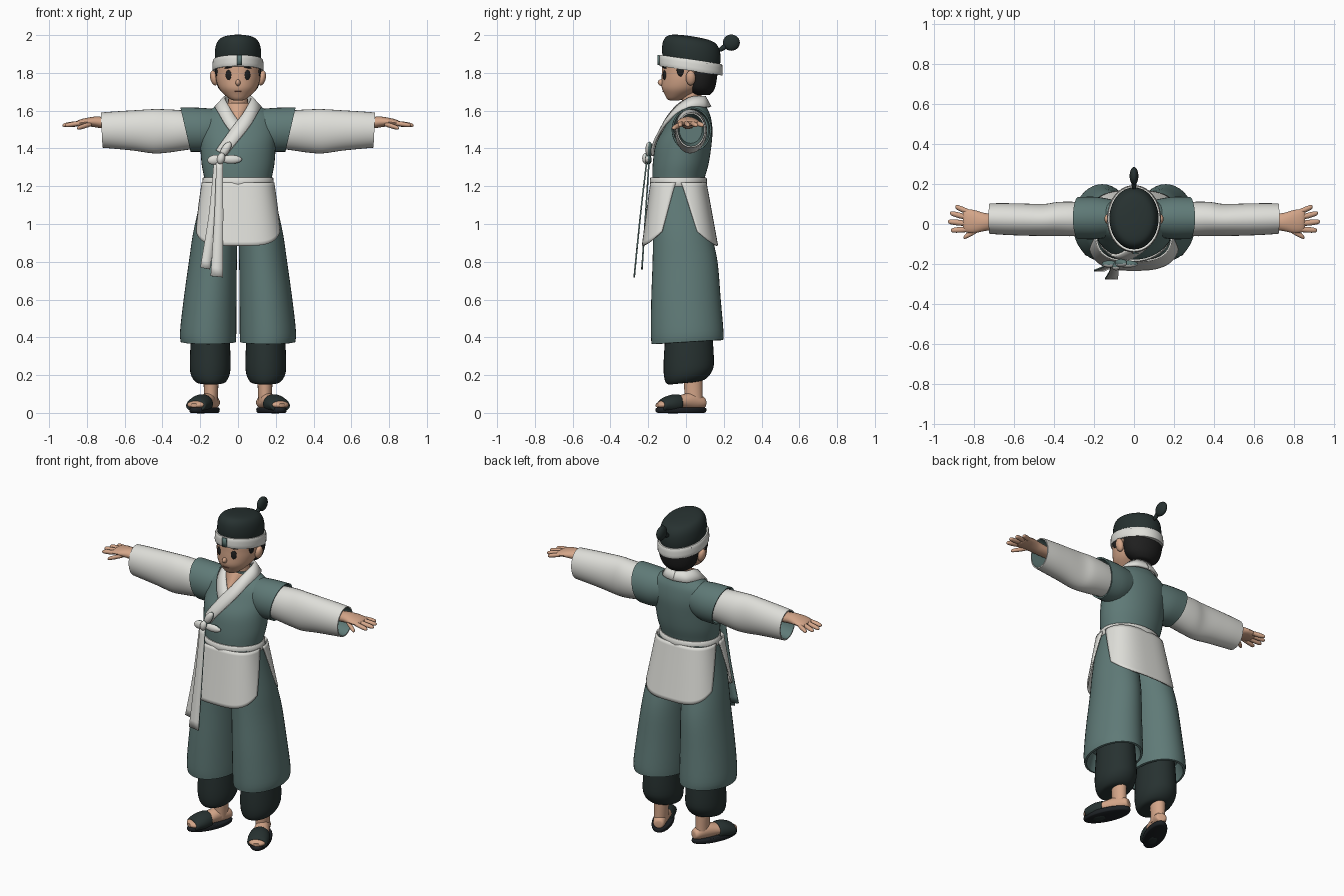
import bpy, bmesh, math
from mathutils import Vector, Matrix

if "Cube" in bpy.data.objects:
    bpy.data.objects.remove(bpy.data.objects["Cube"])


def material(name, rgb):
    m = bpy.data.materials.new(name)
    m.diffuse_color = (*rgb, 1)
    m.use_nodes = True
    m.node_tree.nodes["Principled BSDF"].inputs["Base Color"].default_value = m.diffuse_color
    return m


TEAL = material("teal cloth", (0.115, 0.195, 0.185))
WHITE = material("off white cloth", (0.74, 0.74, 0.70))
DARK = material("dark green cloth", (0.020, 0.031, 0.030))
SKIN = material("skin", (0.66, 0.38, 0.25))
HAIR = material("black hair", (0.014, 0.014, 0.014))
SOLE = material("black sole", (0.012, 0.015, 0.018))
LIP = material("brown lip", (0.25, 0.10, 0.07))


def finish(name, bm, mats):
    me = bpy.data.meshes.new(name)
    bm.to_mesh(me)
    bm.free()
    for m in mats:
        me.materials.append(m)
    ob = bpy.data.objects.new(name, me)
    bpy.context.collection.objects.link(ob)
    return ob


def spline(keys, steps):
    """Smooth interpolation; a repeated key makes a sharp corner."""
    out = [(keys[0], 0)]
    for i in range(len(keys) - 1):
        p0, p1, p2 = keys[max(i - 1, 0)], keys[i], keys[i + 1]
        p3 = keys[min(i + 2, len(keys) - 1)]
        if p1 == p2:
            continue
        for k in range(1, steps + 1):
            t = k / steps
            out.append((tuple(
                b + t * ((c - a) / 2 + t * (a - 2.5 * b + 2 * c - d / 2 + t * (1.5 * (b - c) + (d - a) / 2)))
                for a, b, c, d in zip(p0, p1, p2, p3)), i))
    return out


def loft(name, rings, mat, n=32, steps=4, lining=None):
    """Closed skin over rings (centre, half axis u, half axis v)."""
    bm = bmesh.new()
    loops, keys = [], []
    for r, key in spline(rings, steps):
        c, u, v = Vector(r[:3]), Vector(r[3:6]), Vector(r[6:])
        loops.append([bm.verts.new(c + u * math.cos(a) + v * math.sin(a))
                      for a in (2 * math.pi * i / n for i in range(n))])
        keys.append(key)
    for a, b, key in zip(loops, loops[1:], keys[1:]):
        for i in range(n):
            f = bm.faces.new((a[i], a[(i + 1) % n], b[(i + 1) % n], b[i]))
            f.material_index = int(lining is not None and key >= lining[0])
    bm.faces.new(loops[0][::-1])
    bm.faces.new(loops[-1]).material_index = int(lining is not None)
    bmesh.ops.recalc_face_normals(bm, faces=bm.faces)
    return finish(name, bm, [mat] + ([lining[1]] if lining else []))


def zr(z, cy, rx, ry, cx=0.0, tilt=0.0):
    return (cx, cy, z, rx, 0, 0, 0, ry, tilt * ry)


def xr(x, cy, cz, ry, rz, s, tilt=0.0):
    return (s * x, cy, cz, 0, ry, 0, s * tilt * rz, 0, rz)


def blob(name, loc, size, mat, rot=(0, 0, 0), back=None):
    bm = bmesh.new()
    bmesh.ops.create_uvsphere(bm, u_segments=20, v_segments=12, radius=1)
    m = Matrix.Translation(loc)
    for ax, a in zip("ZYX", rot[::-1]):
        m = m @ Matrix.Rotation(math.radians(a), 4, ax)
    bmesh.ops.transform(bm, matrix=m @ Matrix.Diagonal((*size, 1)), verts=bm.verts)
    bm.normal_update()
    if back:
        for f in bm.faces:
            f.material_index = int(f.normal.y > -0.25)
    return finish(name, bm, [mat] + ([back] if back else []))


def sheet(name, rows, mat, thick, out, back=None):
    """Thin cloth through rows of points; out is the face side."""
    bm = bmesh.new()
    vs = [[bm.verts.new(p) for p in row] for row in rows]
    for a, b in zip(vs, vs[1:]):
        for i in range(len(a) - 1):
            bm.faces.new((a[i], a[i + 1], b[i + 1], b[i]))
    bm.normal_update()
    if sum((f.normal for f in bm.faces), Vector()).dot(Vector(out)) < 0:
        bmesh.ops.reverse_faces(bm, faces=bm.faces)
    ob = finish(name, bm, [mat] + ([back] if back else []))
    mod = ob.modifiers.new("thickness", "SOLIDIFY")
    mod.thickness = thick
    mod.offset = -1 if back else 0
    if back:
        mod.material_offset = mod.material_offset_rim = 1


def strip(name, a, b, mat, thick, out, back=None):
    rows = []
    for (p, _), (q, _) in zip(spline(a, 5), spline(b, 5)):
        p, q = Vector(p), Vector(q)
        rows.append([p, (p + q) / 2, q])
    sheet(name, rows, mat, thick, out, back)


# Jacket body
TORSO = [(1.20, -.04, .175, .135), (1.24, -.04, .178, .138), (1.32, -.028, .193, .148),
         (1.42, -.013, .20, .148), (1.50, .01, .205, .130), (1.57, .025, .19, .105),
         (1.61, .035, .14, .078), (1.64, .035, .085, .062)]
loft("jacket_body", [zr(*r) for r in TORSO], TEAL, 40)


def chest(x, z, gap):
    """Point just in front of the jacket."""
    for a, b in zip(TORSO, TORSO[1:]):
        if a[0] <= z <= b[0]:
            t = (z - a[0]) / (b[0] - a[0])
            cy, rx, ry = (a[k] + t * (b[k] - a[k]) for k in (1, 2, 3))
            return (x, cy - ry * math.sqrt(max(0, 1 - (x / rx) ** 2)) - gap, z)


# Collar: crossed bands over a bare neckline
strip("neckline", [(-.06, -.035, 1.64), chest(-.03, 1.585, .006), chest(-.005, 1.53, .006)],
      [(.06, -.035, 1.64), chest(.03, 1.585, .006), chest(.005, 1.53, .006)], SKIN, .006, (0, -1, 0))
for s, name in ((1, "collar_over"), (-1, "collar_under")):
    g = .015 if s > 0 else .009
    inner = [(0, .098, 1.675), (s * .05, .085, 1.675), (s * .07, .03, 1.67), (s * .055, -.035, 1.635)]
    outer = [(0, .128, 1.62), (s * .08, .105, 1.62), (s * .118, .03, 1.62), (s * .105, -.045, 1.59)]
    ins = [(.02, 1.575), (-.03, 1.51), (-.08, 1.44), (-.115, 1.39)]
    outs = [(.07, 1.53), (.02, 1.465), (-.03, 1.405), (-.065, 1.36)]
    k = 4 if s > 0 else 2
    inner += [chest(s * x, z, g) for x, z in ins[:k]]
    outer += [chest(s * x, z, g) for x, z in outs[:k]]
    strip(name, inner, outer, WHITE, .014, (0, -1, .5))

# Arms: cap sleeve, long sleeve, hand
for s, side in ((1, "left"), (-1, "right")):
    cap = [xr(.08, .03, 1.51, .085, .095, s), xr(.18, .03, 1.50, .105, .115, s, .15)]
    cap += [xr(.278, .03, 1.50, .105, .118, s, .23)] * 2
    cap += [xr(.276, .03, 1.50, .096, .109, s, .23)] * 2
    loft(side + "_cap_sleeve", cap + [xr(.22, .03, 1.50, .09, .10, s, .2)], TEAL)
    arm = [xr(.22, .025, 1.495, .08, .095, s), xr(.30, .025, 1.495, .086, .107, s),
           xr(.38, .025, 1.492, .085, .115, s), xr(.45, .020, 1.491, .080, .117, s),
           xr(.55, .022, 1.495, .080, .107, s), xr(.65, .025, 1.497, .079, .099, s)]
    arm += [xr(.722, .027, 1.497, .076, .093, s, .05)] * 2
    arm += [xr(.722, .027, 1.497, .069, .086, s, .05)] * 2
    loft(side + "_long_sleeve", arm + [xr(.60, .025, 1.497, .06, .07, s)], WHITE, lining=(9, TEAL))
    loft(side + "_palm", [xr(.58, .01, 1.53, .035, .028, s), xr(.70, .01, 1.535, .040, .030, s),
                          xr(.75, .01, 1.54, .046, .029, s), xr(.80, .012, 1.54, .058, .022, s),
                          xr(.84, .016, 1.535, .057, .017, s), xr(.855, .02, 1.533, .045, .009, s)], SKIN, 20)
    fingers = [(.825, .06, .893, .087), (.83, .032, .92, .055), (.83, .002, .93, .012),
               (.825, -.026, .915, -.032), (.775, -.025, .852, -.068)]
    for i, (x0, y0, x1, y1) in enumerate(fingers):
        z0, z1 = (1.535, 1.522) if i < 4 else (1.53, 1.507)
        rings = []
        for t, r in ((0, .013), (.5, .0145), (.85, .012), (.96, .008), (1, .002)):
            rings.append(xr(x0 + t * (x1 - x0), y0 + t * (y1 - y0), z0 + t * (z1 - z0), r, r * .9, s))
        loft(side + ("_finger_%d" % (i + 1) if i < 4 else "_thumb"), rings, SKIN, 12, 2)

# Wide trousers, cuffs, ankles and sandals
for s, side in ((1, "left"), (-1, "right")):
    leg = [zr(1.22, -.04, .095, .13, s * .083), zr(1.10, -.035, .105, .145, s * .10),
           zr(.95, -.02, .118, .155, s * .12), zr(.80, -.005, .127, .172, s * .133),
           zr(.60, 0, .140, .184, s * .148), zr(.43, .006, .149, .192, s * .158, .04)]
    leg += [zr(.376, .008, .146, .190, s * .157, .06)] * 2
    leg += [zr(.374, .008, .134, .178, s * .157, .06)] * 2
    loft(side + "_wide_trouser", leg + [zr(.46, .008, .11, .15, s * .155)], TEAL, 40)
    loft(side + "_cuff", [zr(.158, -.005, .05, .06, s * .145, .1), zr(.165, 0, .08, .10, s * .145, .12),
                          zr(.205, .01, .103, .126, s * .147, .1), zr(.28, .015, .108, .133, s * .147),
                          zr(.47, .015, .098, .12, s * .147)], DARK)
    loft(side + "_ankle", [zr(.05, .04, .036, .05, s * .145), zr(.10, .04, .037, .048, s * .143),
                           zr(.24, .035, .043, .052, s * .143)], SKIN, 20)
    ang = math.radians(24)
    fwd = Vector((s * math.sin(ang), -math.cos(ang), 0))
    across = Vector((math.cos(ang), s * math.sin(ang), 0))
    heel = Vector((s * .143, .05, 0))

    def along(d, w, z, h):
        return (*(heel + fwd * d + Vector((0, 0, z))), *(across * w), 0, 0, h)

    loft(side + "_foot", [along(-.055, .012, .05, .012), along(-.045, .032, .055, .03), along(.02, .04, .062, .045),
                          along(.09, .048, .058, .036), along(.15, .054, .05, .03), along(.20, .048, .043, .02),
                          along(.222, .022, .04, .01)], SKIN, 20)
    mid = heel + fwd * .084
    loft(side + "_sole", [(mid.x, mid.y, z, *(across * .06 * k), *(fwd * .146 * k))
                          for z, k in ((0, .9), (.004, .97), (.016, 1), (.026, .97), (.028, .9))], SOLE, 32, 2)
    loft(side + "_toe_strap", [along(.095, .046, .048, .044), along(.10, .056, .048, .05), along(.14, .062, .046, .05),
                               along(.18, .06, .042, .04), along(.198, .056, .038, .032),
                               along(.20, .046, .038, .024)], DARK, 24)

# Belt and the two apron flaps
loft("belt", [zr(1.198, -.04, .18, .142), zr(1.202, -.04, .188, .15), zr(1.242, -.04, .187, .15),
              zr(1.246, -.04, .178, .141)], WHITE, 40, 2)
for d, name in ((-1, "front_flap"), (1, "back_flap")):
    rows = []
    for j in range(17):
        row = []
        for i in range(33):
            u = i / 16 - 1
            z = 1.22 + j / 16 * (.885 + .075 * abs(u) ** 3 - 1.22)
            v = (1.22 - z) / .335
            th = u * math.radians(88 - 26 * v)
            x = (.188 + .057 * v) * math.copysign(abs(math.sin(th)) ** .715, th)
            y = -.04 + .008 * v + d * (.145 + .053 * v) * math.cos(th) ** .715
            row.append((x, y, z))
        rows.append(row)
    sheet(name, rows, WHITE, .008, (0, d, 0))

# Bow with two hanging ribbons
blob("bow_left_loop", (-.122, -.20, 1.34), (.040, .018, .026), WHITE, (0, -8, 0), TEAL)
blob("bow_right_loop", (-.035, -.20, 1.342), (.056, .018, .023), WHITE, (0, 0, 0), TEAL)
blob("bow_upper_loop", (-.065, -.195, 1.395), (.022, .02, .046), WHITE, (0, 32, 0), TEAL)
blob("bow_knot", (-.09, -.21, 1.347), (.021, .022, .031), WHITE, (0, 15, 0), TEAL)
strip("short_ribbon", [(-.128, -.20, 1.33), (-.155, -.218, 1.05), (-.20, -.237, .77)],
      [(-.092, -.20, 1.33), (-.108, -.218, 1.05), (-.148, -.237, .76)], WHITE, .008, (0, -1, 0), TEAL)
strip("long_ribbon", [(-.115, -.212, 1.33), (-.125, -.245, 1.05), (-.145, -.278, .725)],
      [(-.08, -.212, 1.33), (-.078, -.245, 1.05), (-.08, -.278, .718)], WHITE, .008, (0, -1, 0), TEAL)

# Head and neck
loft("neck", [zr(1.58, .035, .058, .055), zr(1.64, .03, .052, .052), zr(1.74, .03, .052, .055)], SKIN, 24)
loft("head", [zr(1.653, -.062, .012, .015), zr(1.660, -.058, .040, .040), zr(1.69, -.035, .077, .08),
              zr(1.72, -.015, .101, .113), zr(1.76, 0, .115, .129), zr(1.80, .01, .12, .138),
              zr(1.85, .015, .121, .14), zr(1.92, .02, .10, .12)], SKIN, 40)
loft("back_hair", [zr(1.682, .085, .045, .035), zr(1.69, .082, .07, .052), zr(1.72, .073, .104, .08),
                   zr(1.78, .075, .122, .09), zr(1.85, .075, .124, .095)], HAIR)
blob("nose", (0, -.130, 1.748), (.013, .020, .017), SKIN, (-20, 0, 0))
blob("mouth", (0, -.119, 1.702), (.020, .006, .0035), LIP)
for s, side in ((1, "left"), (-1, "right")):
    blob(side + "_ear", (s * .127, .025, 1.773), (.020, .026, .040), SKIN, (0, s * 12, 0))
    blob(side + "_eye", (s * .05, -.114, 1.788), (.017, .006, .027), HAIR, (0, 0, s * 26))
    blob(side + "_brow", (s * .052, -.114, 1.829), (.024, .006, .0045), HAIR, (0, s * 8, s * 26))
    blob(side + "_sideburn", (s * .110, -.022, 1.815), (.012, .028, .036), HAIR, (0, 0, s * 12))

# Hat with band, badge and tassel
TILT = -.15
loft("hat_crown", [zr(z, .028, rx, ry, 0, TILT) for z, rx, ry in (
    (1.85, .12, .15), (1.90, .123, .155), (1.945, .117, .149), (1.974, .101, .130),
    (1.987, .075, .10), (1.993, .035, .05), (1.994, .003, .004))], DARK, 40)
loft("hat_band", [zr(z, .026, rx, ry, 0, TILT) for z, rx, ry in (
    (1.812, .126, .158), (1.816, .135, .168), (1.866, .133, .166), (1.871, .122, .155))], WHITE, 40, 3)
sheet("hat_badge", [[(-.006 + .014 * i, -.145 - (.001 if i else 0), z) for i in range(3)]
                    for z in (1.842, 1.868, 1.895)], TEAL, .009, (0, -1, 0))
blob("tassel_stem", (0, .20, 1.935), (.012, .034, .014), DARK, (35, 0, 0))
blob("tassel", (0, .24, 1.96), (.022, .045, .043), DARK)

# Smooth shading with crisp hems
for ob in bpy.context.scene.objects:
    ob.select_set(True)
    bpy.context.view_layer.objects.active = ob
bpy.ops.object.shade_smooth_by_angle(angle=math.radians(42))
